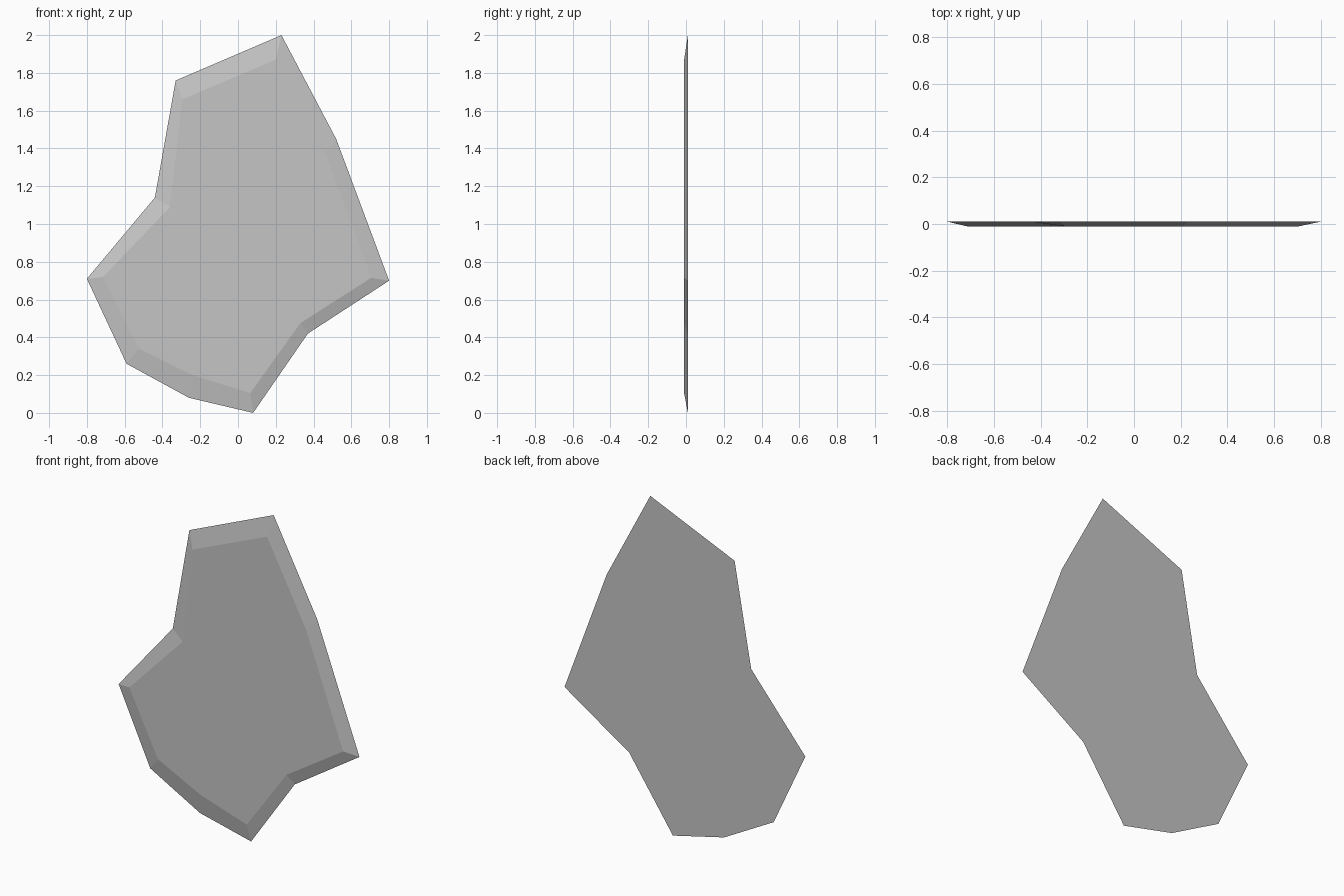
import bpy
import bmesh

cube = bpy.data.objects.get("Cube")
if cube:
    bpy.data.objects.remove(cube, do_unlink=True)

HALF_THICKNESS = 0.01

# Outline of the broad back face and of the smaller front face (x, z)
back_outline = [(0.23, 2.0), (0.52, 1.45), (0.8, 0.7), (0.37, 0.42), (0.08, 0),
                (-0.26, 0.08), (-0.59, 0.26), (-0.8, 0.71), (-0.44, 1.14), (-0.33, 1.76)]
front_outline = [(0.2, 1.87), (0.46, 1.38), (0.705, 0.715), (0.33, 0.475), (0.065, 0.105),
                 (-0.24, 0.2), (-0.525, 0.34), (-0.715, 0.72), (-0.36, 1.09), (-0.295, 1.66)]

# Plain grey material
grey = bpy.data.materials.new("pale grey")
grey.use_nodes = True
colour = (0.56, 0.56, 0.56, 1)
grey.diffuse_color = colour
grey.node_tree.nodes["Principled BSDF"].inputs["Base Color"].default_value = colour


def ring(bm, outline, y):
    return [bm.verts.new((x, y, z)) for x, z in outline]


# Thin shard: flat back and front joined by sloping edges
bm = bmesh.new()
back = ring(bm, back_outline, HALF_THICKNESS)
front = ring(bm, front_outline, -HALF_THICKNESS)
bm.faces.new(back)
bm.faces.new(front)
count = len(back)
for i in range(count):
    j = (i + 1) % count
    bm.faces.new((back[i], back[j], front[j], front[i]))
bmesh.ops.recalc_face_normals(bm, faces=bm.faces)

mesh = bpy.data.meshes.new("shard")
bm.to_mesh(mesh)
bm.free()
mesh.materials.append(grey)
shard = bpy.data.objects.new("shard", mesh)
bpy.context.collection.objects.link(shard)
